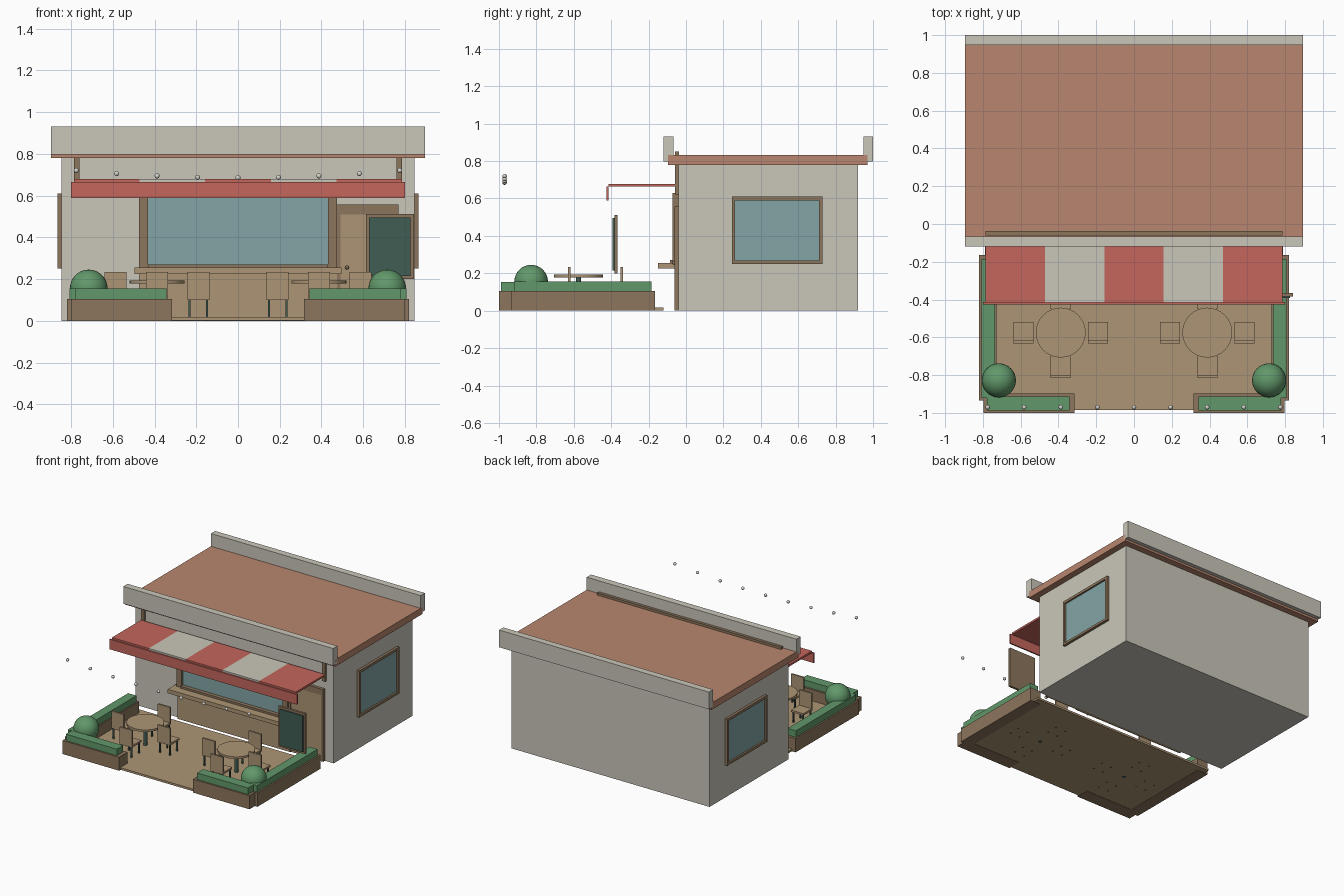
import bpy
from mathutils import Vector

cube = bpy.data.objects.get("Cube")
if cube:
    bpy.data.objects.remove(cube, do_unlink=True)


def material(name, r, g, b):
    """Flat material from 0-255 display values, stored as linear."""
    lin = [((c / 255 + 0.055) / 1.055) ** 2.4 for c in (r, g, b)] + [1]
    m = bpy.data.materials.new(name)
    m.use_nodes = True
    m.diffuse_color = lin
    m.node_tree.nodes["Principled BSDF"].inputs["Base Color"].default_value = lin
    return m


plaster = material("plaster", 202, 198, 186)
terracotta = material("terracotta", 184, 134, 110)
wood = material("brown wood", 141, 118, 93)
tan = material("tan wood", 173, 149, 117)
red = material("awning red", 196, 102, 92)
leaf = material("hedge green", 97, 152, 106)
glass = material("window glass", 132, 165, 165)
slate = material("dark green", 65, 93, 84)
bulb = material("bulb white", 215, 212, 205)


def box(name, mat, x, y, z):
    """Box from (min, max) pairs."""
    lo, hi = zip(x, y, z)
    bpy.ops.mesh.primitive_cube_add(size=1, location=(Vector(lo) + Vector(hi)) / 2)
    o = bpy.context.object
    size = Vector(hi) - Vector(lo)
    for v in o.data.vertices:
        v.co = v.co * size
    o.name = name
    o.data.materials.append(mat)
    return o


def ball(name, mat, radius, loc, seg=32):
    bpy.ops.mesh.primitive_uv_sphere_add(segments=seg, ring_count=seg // 2, radius=radius, location=loc)
    o = bpy.context.object
    o.name = name
    o.data.materials.append(mat)
    bpy.ops.object.shade_smooth()


def cylinder(name, mat, radius, x, y, z):
    bpy.ops.mesh.primitive_cylinder_add(vertices=32, radius=radius, depth=z[1] - z[0],
                                        location=(x, y, sum(z) / 2))
    o = bpy.context.object
    o.name = name
    o.data.materials.append(mat)
    bpy.ops.object.shade_smooth_by_angle()


def span(s, a, b):
    """Mirror a range across the centre when s is -1."""
    return tuple(sorted((s * a, s * b)))


# Building shell, roof and parapets
box("building_walls", plaster, (-0.845, 0.845), (-0.04, 0.92), (0, 0.785))
box("roof_slab", terracotta, (-0.895, 0.895), (-0.095, 0.97), (0.78, 0.832))
box("front_parapet", plaster, (-0.895, 0.895), (-0.12, -0.067), (0.797, 0.93))
box("back_parapet", plaster, (-0.895, 0.895), (0.948, 1.0), (0.797, 0.93))

# Fascia frame behind the awning
box("fascia_top", wood, (-0.785, 0.785), (-0.06, -0.038), (0.825, 0.85))
for s in (-1, 1):
    box("fascia_post", wood, span(s, 0.76, 0.785), (-0.06, -0.038), (0.62, 0.85))

# Side windows
for s in (-1, 1):
    fx = span(s, 0.84, 0.865)
    for z in ((0.25, 0.268), (0.59, 0.61)):
        box("side_window_rail", wood, fx, (0.245, 0.73), z)
    for y in ((0.245, 0.263), (0.712, 0.73)):
        box("side_window_stile", wood, fx, y, (0.268, 0.59))
    box("side_window_glass", glass, span(s, 0.84, 0.852), (0.263, 0.712), (0.268, 0.59))

# Serving window and counter
for s in (-1, 1):
    box("serving_window_stile", wood, span(s, 0.43, 0.475), (-0.073, -0.035), (0.255, 0.63))
box("serving_window_sill", wood, (-0.43, 0.43), (-0.085, -0.035), (0.25, 0.27))
box("serving_window_head", wood, (-0.43, 0.43), (-0.073, -0.035), (0.6, 0.63))
box("serving_window_glass", glass, (-0.43, 0.43), (-0.055, -0.035), (0.27, 0.6))
box("counter_shelf", tan, (-0.495, 0.495), (-0.15, -0.04), (0.225, 0.255))
box("counter_panel", tan, (-0.475, 0.475), (-0.062, -0.035), (0, 0.225))

# Door
for x in ((0.475, 0.492), (0.752, 0.77)):
    box("door_jamb", wood, x, (-0.062, -0.035), (0, 0.51))
box("door_head", wood, (0.475, 0.77), (-0.062, -0.035), (0.51, 0.557))
box("door_panel", tan, (0.492, 0.752), (-0.055, -0.035), (0, 0.51))
ball("door_knob", wood, 0.009, (0.522, -0.064, 0.255), 16)

# Striped awning
width = 1.57 / 5
for i in range(5):
    x = -0.785 + i * width
    box("awning_stripe", (red, plaster)[i % 2], (x, x + width), (-0.415, -0.06), (0.663, 0.678))
box("awning_valance", red, (-0.8, 0.8), (-0.425, -0.414), (0.588, 0.665))

# Patio floor
box("patio_floor", tan, (-0.79, 0.79), (-0.985, -0.12), (0.002, 0.018))

# Planters, hedges and round bushes
for s in (-1, 1):
    box("side_planter", wood, span(s, 0.728, 0.82), (-0.935, -0.165), (0, 0.105))
    box("side_hedge", leaf, span(s, 0.737, 0.808), (-0.92, -0.185), (0.1, 0.155))
    box("front_planter", wood, span(s, 0.315, 0.798), (-1.0, -0.897), (0, 0.104))
    box("front_hedge", leaf, span(s, 0.342, 0.778), (-0.988, -0.912), (0.1, 0.154))
    ball("round_bush", leaf, 0.09, (s * 0.715, -0.828, 0.155))


def chair(x, y, facing):
    """Chair centred on x, y; facing is the side its back stands on."""
    box("chair_seat", tan, (x - 0.053, x + 0.053), (y - 0.057, y + 0.057), (0.1, 0.115))
    edge = y + facing * 0.057
    box("chair_back", tan, (x - 0.053, x + 0.053),
        tuple(sorted((edge, edge - facing * 0.014))), (0.115, 0.233))
    for i in (-1, 1):
        for j in (-1, 1):
            lx, ly = x + i * 0.042, y + j * 0.044
            box("chair_leg", slate, (lx - 0.005, lx + 0.005), (ly - 0.005, ly + 0.005), (0, 0.1))


# Two cafe tables, each with four chairs
for s in (-1, 1):
    tx, ty = s * 0.388, -0.575
    cylinder("table_top", tan, 0.132, tx, ty, (0.178, 0.194))
    cylinder("table_leg", slate, 0.014, tx, ty, (0, 0.178))
    chair(tx - 0.198, ty, -1)
    chair(tx + 0.198, ty, -1)
    chair(tx, ty - 0.182, -1)
    chair(tx, ty + 0.182, 1)

# Menu board
box("menu_board_frame", wood, (0.612, 0.842), (-0.383, -0.365), (0.2, 0.512))
box("menu_board_panel", slate, (0.628, 0.826), (-0.392, -0.383), (0.215, 0.495))

# Sagging row of bulbs
for i in range(-4, 5):
    t = i / 4
    ball("string_bulb", bulb, 0.012, (0.775 * t, -0.97, 0.685 + 0.035 * t * t), 16)
